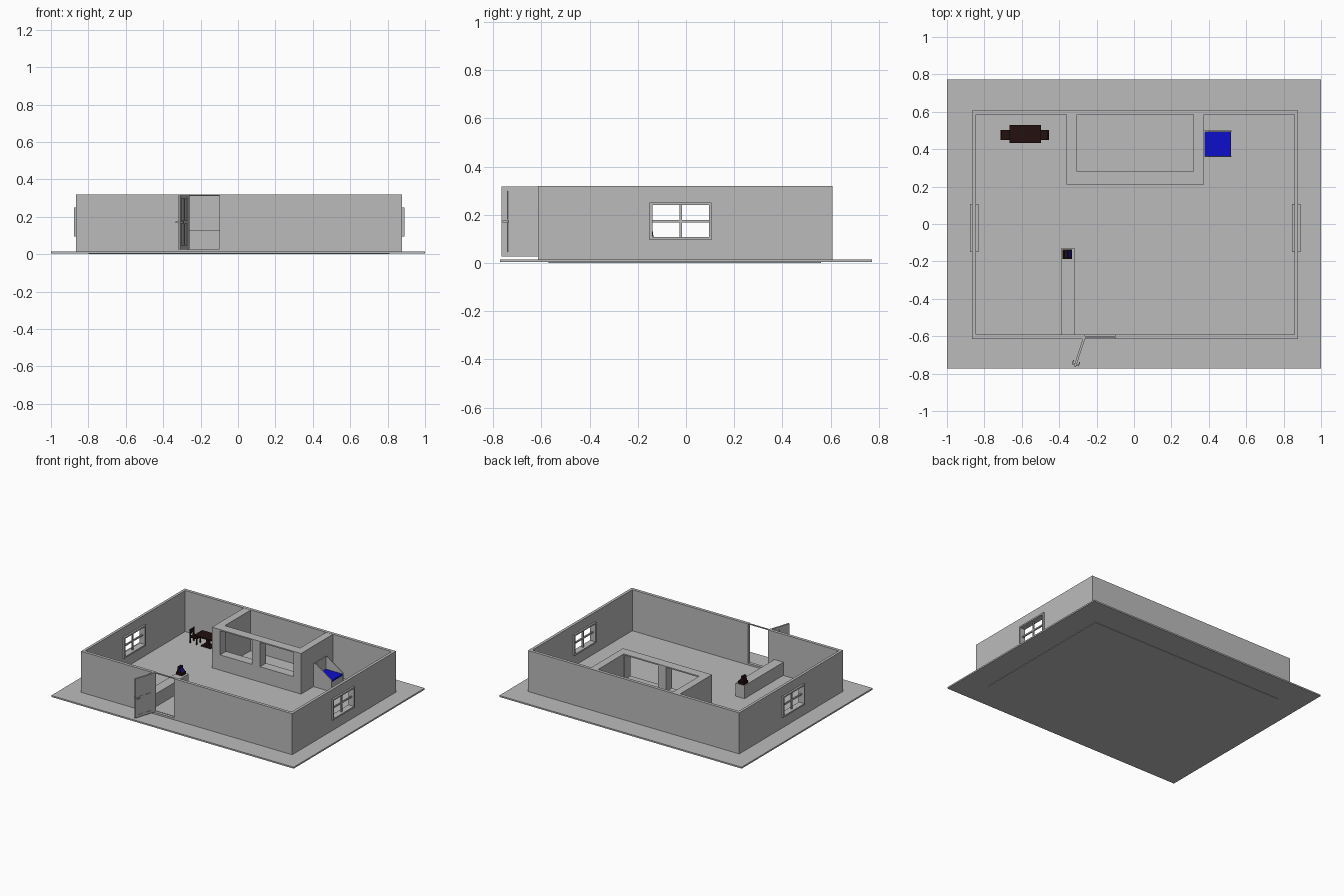
import bpy, bmesh, math
from mathutils import Matrix, Vector

old = bpy.data.objects.get("Cube")
if old:
    bpy.data.objects.remove(old, do_unlink=True)


def material(name, rgb):
    m = bpy.data.materials.new(name)
    m.use_nodes = True
    m.diffuse_color = (*rgb, 1)
    m.node_tree.nodes["Principled BSDF"].inputs["Base Color"].default_value = (*rgb, 1)
    return m


GREY = material("plain grey", (0.5, 0.5, 0.5))
BROWN = material("dark brown", (0.017, 0.005, 0.005))
BLUE = material("seat blue", (0.004, 0.004, 0.6))
NAVY = material("screen navy", (0.01, 0.006, 0.15))


def finish(name, bm, mat):
    mesh = bpy.data.meshes.new(name)
    bm.to_mesh(mesh)
    bm.free()
    mesh.materials.append(mat)
    ob = bpy.data.objects.new(name, mesh)
    bpy.context.collection.objects.link(ob)
    return ob


def boxes(name, mat, *spans):
    """One object from boxes, each given as (x range, y range, z range)."""
    bm = bmesh.new()
    for span in spans:
        mid = Vector([(a + b) / 2 for a, b in span])
        size = Vector([b - a for a, b in span])
        bmesh.ops.create_cube(bm, size=1, matrix=Matrix.Translation(mid) @ Matrix.Diagonal((*size, 1)))
    return finish(name, bm, mat)


def cut(ob, *spans):
    """Cut boxes out of an object and keep the plain result."""
    for span in spans:
        cutter = boxes("cutter", GREY, span)
        cutter.hide_render = True
        mod = ob.modifiers.new("cut", "BOOLEAN")
        mod.object, mod.operation, mod.solver = cutter, "DIFFERENCE", "EXACT"
        bpy.context.view_layer.update()
        done = bpy.data.meshes.new_from_object(ob.evaluated_get(bpy.context.evaluated_depsgraph_get()))
        ob.modifiers.clear()
        ob.data = done
        bpy.data.objects.remove(cutter, do_unlink=True)


def prism(name, mat, profile, y0, y1):
    """Extrude an x-z outline along y."""
    bm = bmesh.new()
    face = bm.faces.new([bm.verts.new((x, y0, z)) for x, z in profile])
    out = bmesh.ops.extrude_face_region(bm, geom=[face])["geom"]
    bmesh.ops.translate(bm, verts=[v for v in out if isinstance(v, bmesh.types.BMVert)], vec=(0, y1 - y0, 0))
    bmesh.ops.recalc_face_normals(bm, faces=bm.faces)
    return finish(name, bm, mat)


# Ground slab and the floor plate under the building
FLOOR, TOP = 0.016, 0.32
boxes("ground_slab", GREY, ((-1, 1), (-0.772, 0.772), (0.003, 0.014)))
boxes("floor_plate", GREY, ((-0.8, 0.81), (-0.57, 0.56), (0, FLOOR)))

# Outer walls with window holes and a doorway
win_y, win_z = (-0.14, 0.095), (0.107, 0.24)
walls = boxes("outer_walls", GREY, ((-0.865, 0.878), (-0.615, 0.608), (0.01, TOP)))
cut(walls,
    ((-0.845, 0.857), (-0.592, 0.585), (-0.1, 1)),
    ((-2, 2), win_y, win_z),
    ((-0.262, -0.098), (-0.7, -0.5), (0.027, 1)))
boxes("door_lintel", GREY, ((-0.27, -0.09), (-0.608, -0.598), (0.314, TOP)))

# Window frames with a cross of glazing bars
for side, x in (("right", -0.855), ("left", 0.8675)):
    deep, thin = (x - 0.023, x + 0.023), (x - 0.005, x + 0.005)
    (y0, y1), (z0, z1) = win_y, win_z
    ym, zm, e = (y0 + y1) / 2, (z0 + z1) / 2, 0.011
    boxes(side + "_window_frame", GREY,
          (deep, (y0 - e, y1 + e), (z0 - e, z0)), (deep, (y0 - e, y1 + e), (z1, z1 + e)),
          (deep, (y0 - e, y0), win_z), (deep, (y1, y1 + e), win_z))
    boxes(side + "_window_bars", GREY,
          (thin, (ym - 0.005, ym + 0.005), win_z), (thin, win_y, (zm - 0.005, zm + 0.005)))

# Open panelled door, built along x and swung on its hinge
width, low, high = 0.166, 0.026, 0.318
stile, core = (-0.006, 0.006), (-0.003, 0.003)
parts = [((0, width), core, (low, high))]
parts += [(x, stile, (low, high)) for x in ((0, 0.038), (0.08, 0.097), (0.14, width))]
parts += [((0, width), stile, z) for z in ((low, 0.046), (0.165, 0.18), (0.299, high))]
knob_x = (width - 0.016, width - 0.008)
handle = [(knob_x, (-0.018, 0.018), (0.168, 0.176))]
handle += [((width - 0.032, width - 0.008), y, (0.168, 0.176)) for y in ((-0.02, -0.015), (0.015, 0.02))]
swing = Matrix.Translation((-0.265, -0.605, 0)) @ Matrix.Rotation(math.radians(-108), 4, "Z")
for ob in (boxes("door_leaf", GREY, *parts), boxes("door_handle", GREY, *handle)):
    ob.data.transform(swing)

# Inner room with two wide serving openings
room = boxes("inner_room", GREY, ((-0.362, 0.373), (0.21, 0.59), (0.01, TOP - 0.001)))
cut(room,
    ((-0.305, 0.317), (0.28, 0.7), (-0.1, 1)),
    ((-0.295, -0.03), (0.1, 0.4), (0.13, 0.31)),
    ((0.035, 0.31), (0.1, 0.4), (0.13, 0.31)))

# Counter by the door, with a till at its end
boxes("counter", GREY, ((-0.39, -0.315), (-0.6, -0.132), (0.01, 0.113)))
boxes("till_base", BROWN, ((-0.383, -0.332), (-0.186, -0.136), (0.113, 0.131)))
prism("till_body", BROWN,
      [(-0.38, 0.131), (-0.336, 0.131), (-0.358, 0.155), (-0.358, 0.172), (-0.372, 0.172)], -0.178, -0.144)
prism("till_screen", NAVY,
      [(-0.336, 0.132), (-0.334, 0.132), (-0.356, 0.156), (-0.356, 0.172), (-0.358, 0.172), (-0.358, 0.155)],
      -0.18, -0.142)

# Booth seat with sloping side panels
slope = [(0.376, 0.014), (0.52, 0.014), (0.52, 0.104), (0.43, 0.19), (0.376, 0.19)]
slope[3] = (0.395, 0.19)
for name, y in (("front", 0.357), ("back", 0.493)):
    prism("seat_side_" + name, GREY, slope, y, y + 0.006)
boxes("seat_back", GREY, ((0.374, 0.38), (0.357, 0.499), (0.014, 0.19)))
boxes("seat_front", GREY, ((0.512, 0.518), (0.362, 0.494), (0.014, 0.085)))
boxes("seat_cushion", BLUE, ((0.379, 0.519), (0.363, 0.493), (0.085, 0.097)))

# Table on a pedestal
boxes("table_top", BROWN, ((-0.665, -0.497), (0.433, 0.528), (0.085, 0.095)))
boxes("table_pedestal", BROWN,
      ((-0.592, -0.57), (0.47, 0.492), (0.02, 0.086)),
      ((-0.62, -0.542), (0.45, 0.512), (0.014, 0.024)))

# Chair at each end of the table
for name, s in (("right", -1), ("left", 1)):
    def span(a, b):
        return tuple(sorted((-0.585 + s * a, -0.585 + s * b)))
    legs = [(span(x, x + 0.008), (y, y + 0.008), (0.014, 0.062))
            for x in (0.07, 0.122) for y in (0.45, 0.492)]
    posts = [(span(0.122, 0.13), (y, y + 0.008), (0.06, 0.118)) for y in (0.45, 0.492)]
    boxes(name + "_chair", BROWN, *legs, *posts,
          (span(0.068, 0.13), (0.448, 0.502), (0.058, 0.066)),
          (span(0.123, 0.129), (0.452, 0.498), (0.085, 0.116)))
